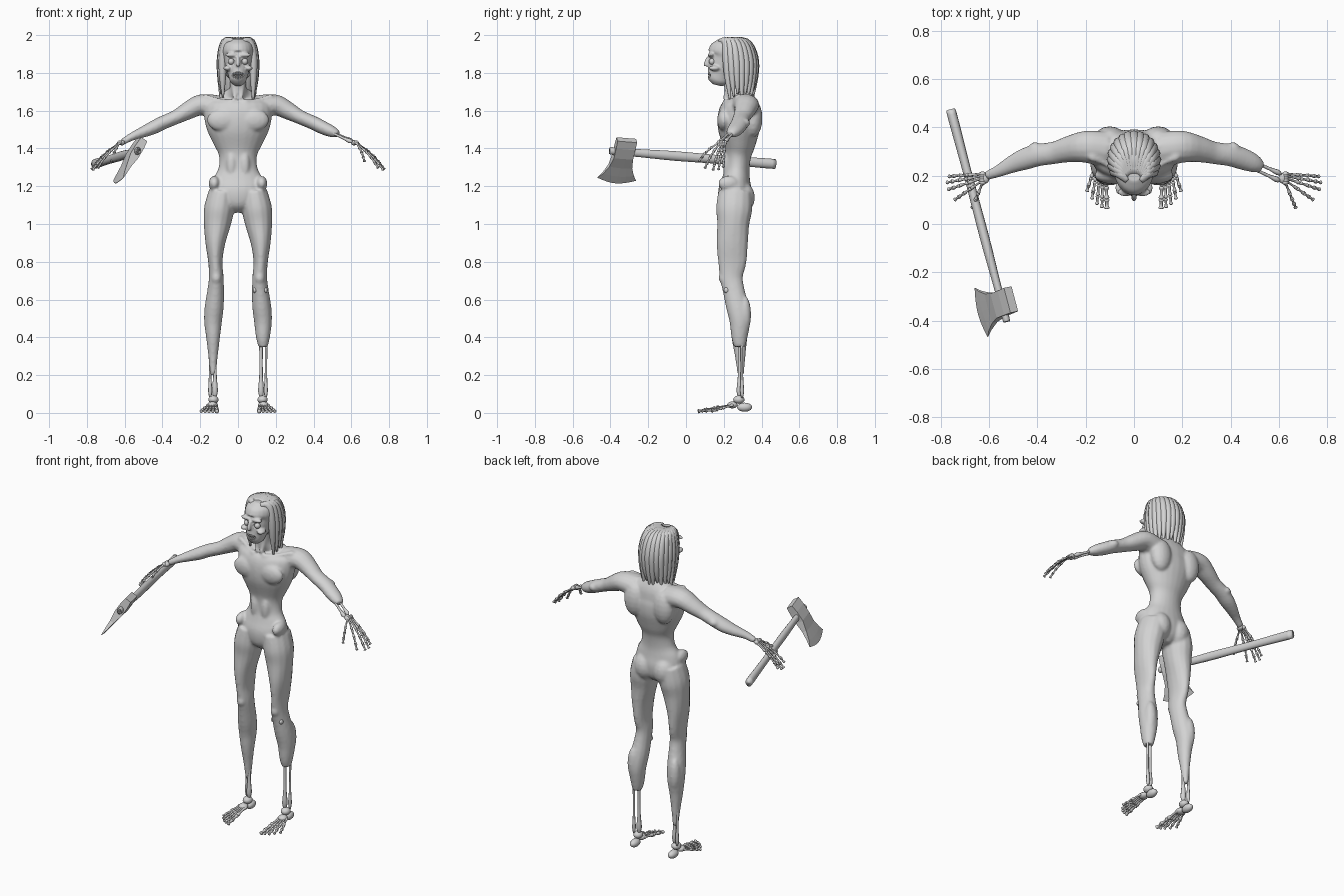
import bpy, bmesh, math
from mathutils import Vector, Matrix

if "Cube" in bpy.data.objects:
    bpy.data.objects.remove(bpy.data.objects["Cube"], do_unlink=True)

grey = bpy.data.materials.new("plain grey")
grey.use_nodes = True
grey.diffuse_color = (0.65, 0.65, 0.65, 1)
grey.node_tree.nodes["Principled BSDF"].inputs["Base Color"].default_value = grey.diffuse_color


def spline(a, b, c, d, t):
    """Catmull-Rom blend of four values."""
    return b + 0.5 * t * (c - a + t * (2 * a - 5 * b + 4 * c - d + t * (3 * (b - c) + d - a)))


def tube(bm, rings, ref="X", sides=14, steps=4):
    """Loft ellipses (x, y, z, radius along ref, other radius) along a smooth path."""
    n, fine = len(rings), []
    for i in range(n - 1):
        four = [rings[max(i - 1, 0)], rings[i], rings[i + 1], rings[min(i + 2, n - 1)]]
        fine += [[spline(*v, k / steps) for v in zip(*four)] for k in range(steps)]
    fine.append(rings[-1])
    axis = Vector([float(ref == c) for c in "XYZ"])
    loops = []
    for i, ring in enumerate(fine):
        tangent = Vector(fine[min(i + 1, len(fine) - 1)][:3]) - Vector(fine[max(i - 1, 0)][:3])
        tangent.normalize()
        u = (axis - tangent * axis.dot(tangent)).normalized()
        v = tangent.cross(u)
        ru, rv = max(ring[3], 0.002), max(ring[4], 0.002)
        angles = [math.tau * k / sides for k in range(sides)]
        loops.append([bm.verts.new(Vector(ring[:3]) + u * ru * math.cos(a) + v * rv * math.sin(a))
                      for a in angles])
    for low, high in zip(loops, loops[1:]):
        for k in range(sides):
            j = (k + 1) % sides
            bm.faces.new((low[k], low[j], high[j], high[k]))
    bm.faces.new(loops[0])
    bm.faces.new(loops[-1])


def ball(bm, centre, radii):
    matrix = Matrix.Translation(centre) @ Matrix.Diagonal((*radii, 1))
    bmesh.ops.create_uvsphere(bm, u_segments=16, v_segments=10, radius=1, matrix=matrix)


def bones(bm, joints, r, ref="Y"):
    """A chain of knob-ended bones through the joints."""
    for a, b in zip(joints, joints[1:]):
        a, b = Vector(a), Vector(b)
        shape = ((0, 0.4), (0.1, 1), (0.3, 0.6), (0.7, 0.6), (0.9, 1), (1, 0.4))
        tube(bm, [(*a.lerp(b, t), r * k, r * k) for t, k in shape], ref, 8, 2)


def finish(bm, name, smooth=True):
    bmesh.ops.recalc_face_normals(bm, faces=bm.faces)
    mesh = bpy.data.meshes.new(name)
    bm.to_mesh(mesh)
    bm.free()
    ob = bpy.data.objects.new(name, mesh)
    bpy.context.collection.objects.link(ob)
    mesh.materials.append(grey)
    mesh.polygons.foreach_set("use_smooth", [smooth] * len(mesh.polygons))
    return ob


def fuse(ob, voxel, rounds, cutter=None):
    """Merge overlapping pieces into one skin, then carve the cutter out."""
    skin = ob.modifiers.new("skin", "REMESH")
    skin.mode, skin.voxel_size, skin.use_smooth_shade = "VOXEL", voxel, True
    soft = ob.modifiers.new("soft", "SMOOTH")
    soft.factor, soft.iterations = 0.5, rounds
    if cutter:
        cut = ob.modifiers.new("cut", "BOOLEAN")
        cut.operation, cut.object, cut.solver = "DIFFERENCE", cutter, "EXACT"
    graph = bpy.context.evaluated_depsgraph_get()
    mesh = bpy.data.meshes.new_from_object(ob.evaluated_get(graph))
    ob.modifiers.clear()
    ob.data = mesh
    mesh.materials.clear()
    mesh.materials.append(grey)
    if cutter:
        bpy.data.objects.remove(cutter, do_unlink=True)


# Body: torso, limbs and muscle masses fused into one skin
body = bmesh.new()
tube(body, [(0, .26, 1.06, .03, .04), (0, .26, 1.1, .1, .08), (0, .26, 1.17, .145, .09),
            (0, .265, 1.235, .135, .075), (0, .27, 1.29, .105, .066), (0, .275, 1.36, .1, .07),
            (0, .28, 1.42, .128, .088), (0, .28, 1.5, .165, .11), (0, .28, 1.58, .18, .11),
            (0, .29, 1.64, .17, .09), (0, .285, 1.68, .09, .065), (0, .26, 1.71, .048, .055),
            (0, .25, 1.76, .042, .052), (0, .25, 1.82, .04, .05)], sides=24)
LEG = [(.085, .26, 1.17, .07, .09), (.1, .255, 1.08, .08, .097), (.11, .25, 1, .072, .086),
       (.12, .245, .9, .053, .084), (.12, .245, .8, .038, .076), (.115, .24, .72, .039, .062),
       (.118, .252, .65, .044, .058), (.125, .27, .57, .05, .06), (.132, .285, .49, .048, .056),
       (.132, .283, .4, .037, .043), (.132, .287, .3, .025, .028), (.132, .29, .2, .014, .017)]
ARM = [(.12, .31, 1.62, .075, .065), (.2, .32, 1.63, .067, .056), (.27, .31, 1.597, .055, .047),
       (.33, .295, 1.565, .047, .038), (.4, .285, 1.535, .047, .037), (.45, .27, 1.51, .046, .036),
       (.5, .25, 1.488, .038, .03), (.56, .22, 1.463, .026, .022), (.61, .2, 1.435, .019, .017)]
for s in (-1, 1):
    left = s > 0
    # The left shin and forearm have lost their lower flesh
    leg = LEG[:-2] + [(.133, .285, .35, .025, .03)] if left else LEG
    arm = ARM[:-2] + [(.53, .235, 1.475, .022, .018)] if left else ARM
    tube(body, [(s * x, *rest) for x, *rest in leg])
    tube(body, [(s * x, *rest) for x, *rest in arm], "Y")
    for centre, radii in (((.065, .295, 1.14), (.068, .07, .085)),   # buttock
                          ((.125, .225, 1.215), (.03, .055, .04)),   # hip crest
                          ((.1, .355, 1.56), (.065, .05, .1)),       # shoulder blade
                          ((.08, .2, 1.55), (.085, .035, .06)),      # chest
                          ((.035, .225, 1.31), (.03, .03, .08)),     # belly
                          ((.115, .2, .715), (.027, .027, .035)),    # kneecap
                          ((.14, .31, .52), (.035, .035, .1)),       # calf
                          ((.41, .31, 1.535), (.03, .03, .025))):    # elbow
        ball(body, (s * centre[0], *centre[1:]), radii)
    bones(body, [(s * .02, .2, 1.64), (s * .19, .285, 1.675)], .018)
    tube(body, [(s * .03, .235, 1.78, .012, .012), (s * .015, .205, 1.66, .011, .011)])
fuse(finish(body, "body"), .008, 4)

# Skull-like head with carved sockets, nose and mouth
head, carve = bmesh.new(), bmesh.new()
tube(head, [(0, .165, 1.735, .02, .025), (0, .17, 1.755, .042, .055), (0, .18, 1.79, .052, .068),
            (0, .2, 1.83, .066, .09), (0, .225, 1.87, .078, .108), (0, .235, 1.91, .085, .118),
            (0, .235, 1.95, .078, .105), (0, .235, 1.98, .045, .06)], sides=24)
tube(head, [(0, .12, 1.885, .008, .01), (0, .108, 1.855, .011, .012), (0, .105, 1.835, .012, .01)])
ball(carve, (0, .115, 1.787), (.034, .035, .018))
for s in (-1, 1):
    ball(head, (s * .056, .15, 1.825), (.022, .03, .014))
    ball(head, (s * .035, .132, 1.895), (.034, .018, .012))
    ball(carve, (s * .036, .115, 1.86), (.023, .027, .02))
    ball(carve, (s * .009, .1, 1.824), (.006, .016, .009))
fuse(finish(head, "head"), .006, 2, finish(carve, "face_cutter"))

face = bmesh.new()
for s in (-1, 1):
    ball(face, (s * .036, .138, 1.86), (.017, .017, .017))
finish(face, "eyes")
teeth = bmesh.new()
for k in range(-3, 4):
    a = k * .3
    for z in (1.796, 1.777):
        ball(teeth, (.032 * math.sin(a), .155 - .033 * math.cos(a), z), (.0048, .006, .009))
finish(teeth, "teeth")

# Hair: cap, back curtain and hanging locks
hair = bmesh.new()
ball(hair, (0, .268, 1.872), (.093, .108, .118))
tube(hair, [(0, .3, 1.88, .085, .07), (0, .305, 1.78, .085, .058), (0, .31, 1.69, .07, .035)])
COUNT = 17
for k in range(COUNT):
    a = math.radians(-118 + 236 * k / (COUNT - 1))
    x, y = math.sin(a), math.cos(a)
    end = 1.67 + .025 * math.sin(k * 2.3)
    tube(hair, [(.03 * x, .19 + .02 * y, 1.968, .014, .014),
                (.068 * x, .245 + .07 * y, 1.962, .023, .023),
                (.09 * x, .262 + .1 * y, 1.88, .022, .022),
                (.092 * x, .267 + .098 * y, 1.78, .018, .018),
                (.09 * x, .272 + .08 * y, end, .005, .005)], "X" if abs(y) > .5 else "Y", 8)
finish(hair, "hair")

# Bare bones of hands, feet, shins and left forearm
TIPS = [(.768, .197, 1.3), (.776, .172, 1.287), (.77, .143, 1.285), (.743, .1, 1.295), (.67, .067, 1.33)]
for s, side in ((-1, "right"), (1, "left")):
    hand = bmesh.new()
    wrist = Vector((s * .615, .19, 1.43))
    for i, (x, y, z) in enumerate(TIPS):
        tip = Vector((s * x, y, z))
        start = wrist + Vector((s * .012, .018 - .009 * i, 0))
        path = [start.lerp(tip, t) + Vector((0, 0, lift))
                for t, lift in ((0, 0), (.42, .012), (.66, .013), (.85, .007), (1, 0))]
        bones(hand, path, .0085)
        ball(hand, start, (.013, .01, .012))
    ball(hand, wrist, (.016, .022, .014))
    finish(hand, side + "_hand")

    foot = bmesh.new()
    ball(foot, (s * .13, .31, .03), (.024, .04, .024))
    ball(foot, (s * .13, .28, .07), (.027, .03, .022))
    ball(foot, (s * .135, .245, .042), (.027, .028, .018))
    for i in range(5):
        start = Vector((s * (.118 + .01 * i), .25, .042))
        tip = Vector((s * (.112 + .021 * i), .062 + .009 * i * i / 2, .008))
        bones(foot, [start.lerp(tip, t) for t in (0, .5, .78, 1)], .012 if i == 0 else .009, "X")
    finish(foot, side + "_foot")

    shin = bmesh.new()
    bones(shin, [(s * .122, .285, .45), (s * .122, .283, .08)], .016, "X")
    bones(shin, [(s * .15, .295, .45), (s * .147, .297, .08)], .011, "X")
    finish(shin, side + "_shin_bones")
forearm = bmesh.new()
bones(forearm, [(.46, .275, 1.505), (.61, .207, 1.437)], .012)
bones(forearm, [(.46, .245, 1.5), (.605, .178, 1.433)], .012)
finish(forearm, "left_forearm_bones")
knee = bmesh.new()
bones(knee, [(.08, .215, .65), (.155, .215, .65)], .016, "Z")
finish(knee, "left_knee_bone")

# Axe handle
butt, top = Vector((-.757, .465, 1.318)), Vector((-.527, -.405, 1.388))
handle = bmesh.new()
GRIP = ((0, .018), (.015, .024), (.3, .021), (.6, .023), (.82, .019), (.98, .018), (1, .014))
tube(handle, [(*butt.lerp(top, t), r * .85, r * 1.1) for t, r in GRIP], sides=12)
finish(handle, "axe_handle")

# Axe head: rows across the blade (offset, near end, far end, bow, half thickness)
along = (top - butt).normalized()
down = Vector((-.52, -.12, -.84))
down = (down - along * down.dot(along)).normalized()
across = along.cross(down)
centre = butt.lerp(top, .91)
blade, rows = bmesh.new(), []
for d, near, far, bow, thick in ((-.075, -.052, .055, 0, .019), (-.03, -.05, .055, 0, .024),
                                 (.03, -.05, .055, 0, .024), (.09, -.06, .065, .005, .013),
                                 (.14, -.08, .088, .012, .007), (.172, -.1, .112, .026, .001)):
    row = []
    for face_side in (-1, 1):
        for k in range(9)[::-face_side]:
            t = k / 8
            curve = d + bow * math.sin(math.pi * t)
            row.append(blade.verts.new(centre + along * (near + (far - near) * t)
                                       + down * curve + across * thick * face_side))
    rows.append(row)
for low, high in zip(rows, rows[1:]):
    for k in range(len(low)):
        j = (k + 1) % len(low)
        blade.faces.new((low[k], low[j], high[j], high[k]))
blade.faces.new(rows[0])
blade.faces.new(rows[-1])
finish(blade, "axe_head", False)
